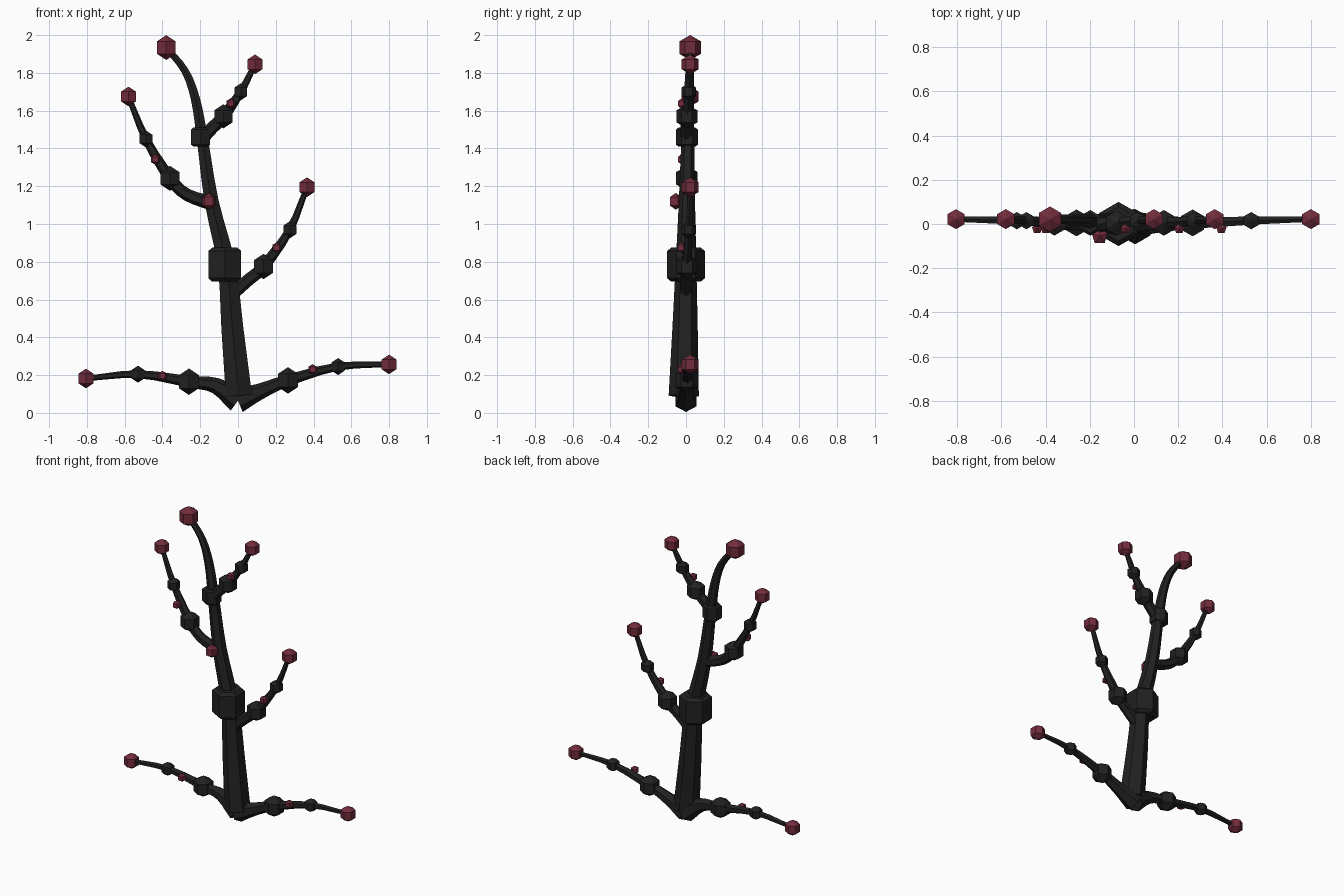
import bpy, bmesh, math
from mathutils import Vector

cube = bpy.data.objects.get("Cube")
if cube:
    bpy.data.objects.remove(cube)


def material(name, rgb):
    mat = bpy.data.materials.new(name)
    mat.use_nodes = True
    mat.diffuse_color = (*rgb, 1)
    bsdf = next(n for n in mat.node_tree.nodes if n.type == 'BSDF_PRINCIPLED')
    bsdf.inputs["Base Color"].default_value = (*rgb, 1)
    bsdf.inputs["Roughness"].default_value = 0.8
    return mat


bark = material("black bark", (0.015, 0.015, 0.015))
red = material("dark red bud", (0.17, 0.025, 0.045))


def finish(name, bm, mat):
    bmesh.ops.recalc_face_normals(bm, faces=bm.faces)
    mesh = bpy.data.meshes.new(name)
    bm.to_mesh(mesh)
    bm.free()
    mesh.materials.append(mat)
    obj = bpy.data.objects.new(name, mesh)
    bpy.context.collection.objects.link(obj)
    return obj


def loft(bm, centres, radii, tangents, phase, sides=6):
    """Skin a row of polygon rings and cap both ends."""
    rings = []
    for c, r, t in zip(centres, radii, tangents):
        depth = Vector((0, 1, 0))
        depth = (depth - t * depth.dot(t)).normalized()
        across = depth.cross(t)
        ring = []
        for i in range(sides):
            a = math.tau * i / sides + phase
            ring.append(bm.verts.new(c + r * (math.cos(a) * depth + math.sin(a) * across)))
        rings.append(ring)
    for low, high in zip(rings, rings[1:]):
        for i in range(sides):
            j = (i + 1) % sides
            bm.faces.new((low[i], low[j], high[j], high[i]))
    bm.faces.new(rings[0])
    bm.faces.new(rings[-1])


def limb(name, points, phase=0.0, steps=3):
    """Tapered tube along a smooth path of (x, y, z, radius) points."""
    pts = [Vector(p) for p in points]
    pts = [2 * pts[0] - pts[1]] + pts + [2 * pts[-1] - pts[-2]]
    path = []
    for a, b, c, d in zip(pts, pts[1:], pts[2:], pts[3:]):
        for k in range(steps):
            t = k / steps
            path.append(0.5 * (2 * b + (c - a) * t + (2 * a - 5 * b + 4 * c - d) * t * t
                               + (3 * b - a - 3 * c + d) * t ** 3))
    path.append(pts[-2])
    centres = [p.xyz for p in path]
    last = len(path) - 1
    tangents = [(centres[min(i + 1, last)] - centres[max(i - 1, 0)]).normalized()
                for i in range(last + 1)]
    bm = bmesh.new()
    loft(bm, centres, [p.w for p in path], tangents, phase)
    finish(name, bm, bark)


def ball(name, place, radius, mat, sides=6):
    """Faceted ball with two rings between its poles."""
    bm = bmesh.new()
    bmesh.ops.create_uvsphere(bm, u_segments=sides, v_segments=3, radius=radius)
    finish(name, bm, mat).location = place


def collar(name, place, radius, height):
    """Thick six-sided knot around the trunk with chamfered rims."""
    bm = bmesh.new()
    levels = (-0.5, -0.4, 0.4, 0.5)
    loft(bm, [Vector((0, 0, height * k)) for k in levels],
         [radius * k for k in (0.78, 1, 1, 0.78)], [Vector((0, 0, 1))] * 4, 0)
    finish(name, bm, bark).location = place


# Trunk, its knots and its buds
limb("trunk", [(0.005, -0.012, 0.09, 0.08), (-0.03, -0.005, 0.45, 0.067),
               (-0.06, 0, 0.78, 0.055), (-0.14, 0.005, 1.12, 0.043),
               (-0.19, 0.01, 1.46, 0.034), (-0.225, 0.015, 1.66, 0.028),
               (-0.28, 0.02, 1.81, 0.023), (-0.38, 0.022, 1.935, 0.019)])
collar("trunk_lower_knot", (-0.07, 0, 0.785), 0.1, 0.18)
collar("trunk_upper_knot", (-0.198, 0.005, 1.46), 0.058, 0.1)
ball("trunk_top_bud", (-0.38, 0.022, 1.934), 0.066, red)
ball("trunk_side_bud", (-0.155, -0.055, 1.12), 0.044, red, 5)

# Branches: start, optional bend, big knot, small bud, small knot, tip (x, z),
# then start thickness and big knot size
branches = {
    "low_left": ((0, 0.065), (0.12, 0.115), (0.265, 0.172), (0.395, 0.23),
                 (0.53, 0.245), (0.8, 0.257), 0.065, 0.07),
    "low_right": ((0, 0.065), (-0.12, 0.145), (-0.26, 0.165), (-0.4, 0.195),
                  (-0.53, 0.205), (-0.805, 0.182), 0.065, 0.07),
    "middle_left": ((-0.04, 0.62), (0.05, 0.7), (0.135, 0.775), (0.205, 0.875),
                    (0.275, 0.97), (0.365, 1.195), 0.034, 0.067),
    "upper_right": ((-0.14, 1.11), (-0.27, 1.155), (-0.36, 1.242), (-0.438, 1.342),
                    (-0.487, 1.45), (-0.58, 1.675), 0.038, 0.066),
    "top_left": ((-0.19, 1.45), (-0.14, 1.505), (-0.077, 1.57), (-0.038, 1.638),
                 (0.015, 1.7), (0.09, 1.845), 0.033, 0.064),
}
for side, (start, bend, knot, bud, joint, tip, thick, size) in branches.items():
    def at(p, y):
        return (p[0], y, p[1])

    limb(side + "_branch", [(*at(start, 0), thick), (*at(bend, 0), max(0.033, thick * 0.65)),
                            (*at(knot, 0.005), 0.031), (*at(joint, 0.015), 0.021),
                            (*at(tip, 0.022), 0.014)], math.pi / 6)
    ball(side + "_big_knot", at(knot, 0.005), size, bark)
    ball(side + "_small_knot", at(joint, 0.015), 0.045, bark)
    ball(side + "_small_bud", at(bud, -0.022), 0.028, red, 5)
    ball(side + "_tip_bud", at(tip, 0.022), 0.052, red)
